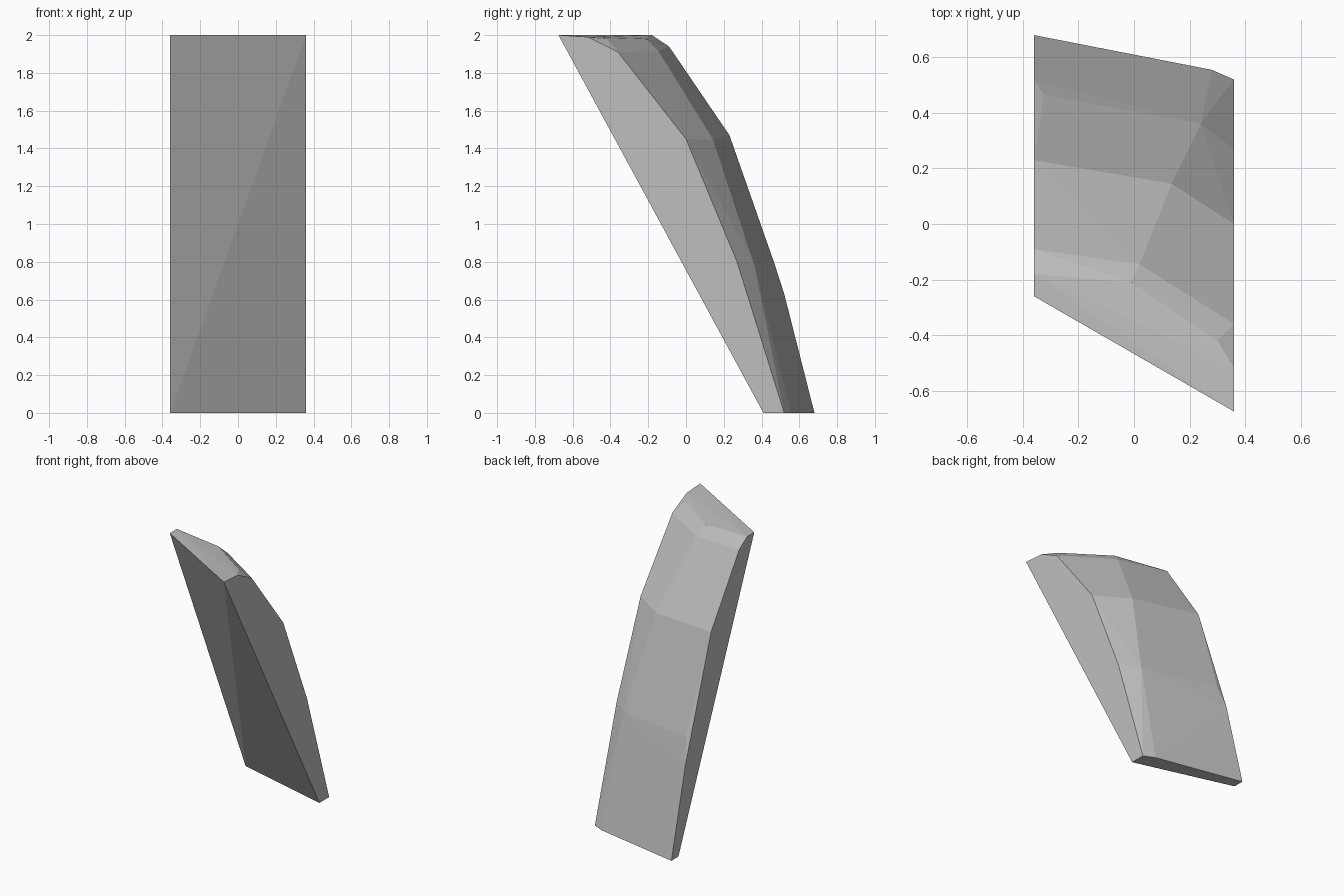
import bpy
import bmesh

# Remove the default cube only
default_cube = bpy.data.objects.get("Cube")
if default_cube:
    bpy.data.objects.remove(default_cube, do_unlink=True)


def make_material(name, colour):
    material = bpy.data.materials.new(name)
    material.use_nodes = True
    material.diffuse_color = colour
    for node in material.node_tree.nodes:
        if node.type == "BSDF_PRINCIPLED":
            node.inputs["Base Color"].default_value = colour
    return material


def side_profile(x, outline):
    """Place a flat (y, z) outline on the side plane at x."""
    return [(x, y, z) for y, z in outline]


def convex_solid(name, points, material):
    """Build a faceted stone by wrapping a convex skin round its corners."""
    bm = bmesh.new()
    for point in points:
        bm.verts.new(point)
    hull = bmesh.ops.convex_hull(bm, input=list(bm.verts))
    unused = {item for item in hull["geom_interior"] + hull["geom_unused"]
              if isinstance(item, bmesh.types.BMVert)}
    if unused:
        bmesh.ops.delete(bm, geom=list(unused), context="VERTS")
    bmesh.ops.recalc_face_normals(bm, faces=list(bm.faces))
    for face in bm.faces:
        face.smooth = False
    mesh = bpy.data.meshes.new(name)
    bm.to_mesh(mesh)
    bm.free()
    mesh.materials.append(material)
    solid = bpy.data.objects.new(name, mesh)
    bpy.context.collection.objects.link(solid)
    return solid


half_width = 0.36

# Thin side on the -x plane, from the front foot up the curved back
thin_side = side_profile(-half_width, [
    (0.6, 0), (0.68, 0), (0.52, 0.63), (0.23, 1.47),
    (-0.09, 1.94), (-0.18, 2), (-0.26, 2)])

# Wide side on the +x plane
wide_side = side_profile(half_width, [
    (0.41, 0), (0.52, 0), (0.27, 0.8), (0, 1.45),
    (-0.36, 1.91), (-0.52, 1.99), (-0.675, 2)])

# Ridge where the broad back meets the bevel, then the chipped top corner
back_ridge = [
    (0.28, 0.555, 0), (0.24, 0.36, 0.79), (0.135, 0.145, 1.445),
    (0.02, -0.145, 1.915), (-0.01, -0.21, 1.98)]
top_chips = [(0.3, -0.42, 1.98), (0.28, -0.5, 1.99)]

# Small chip on the thin edge
edge_chip = [(-0.325, 0.465, 0.8)]

stone_grey = make_material("stone grey", (0.52, 0.52, 0.52, 1))
convex_solid("leaning_stone_slab",
             thin_side + wide_side + back_ridge + top_chips + edge_chip,
             stone_grey)
